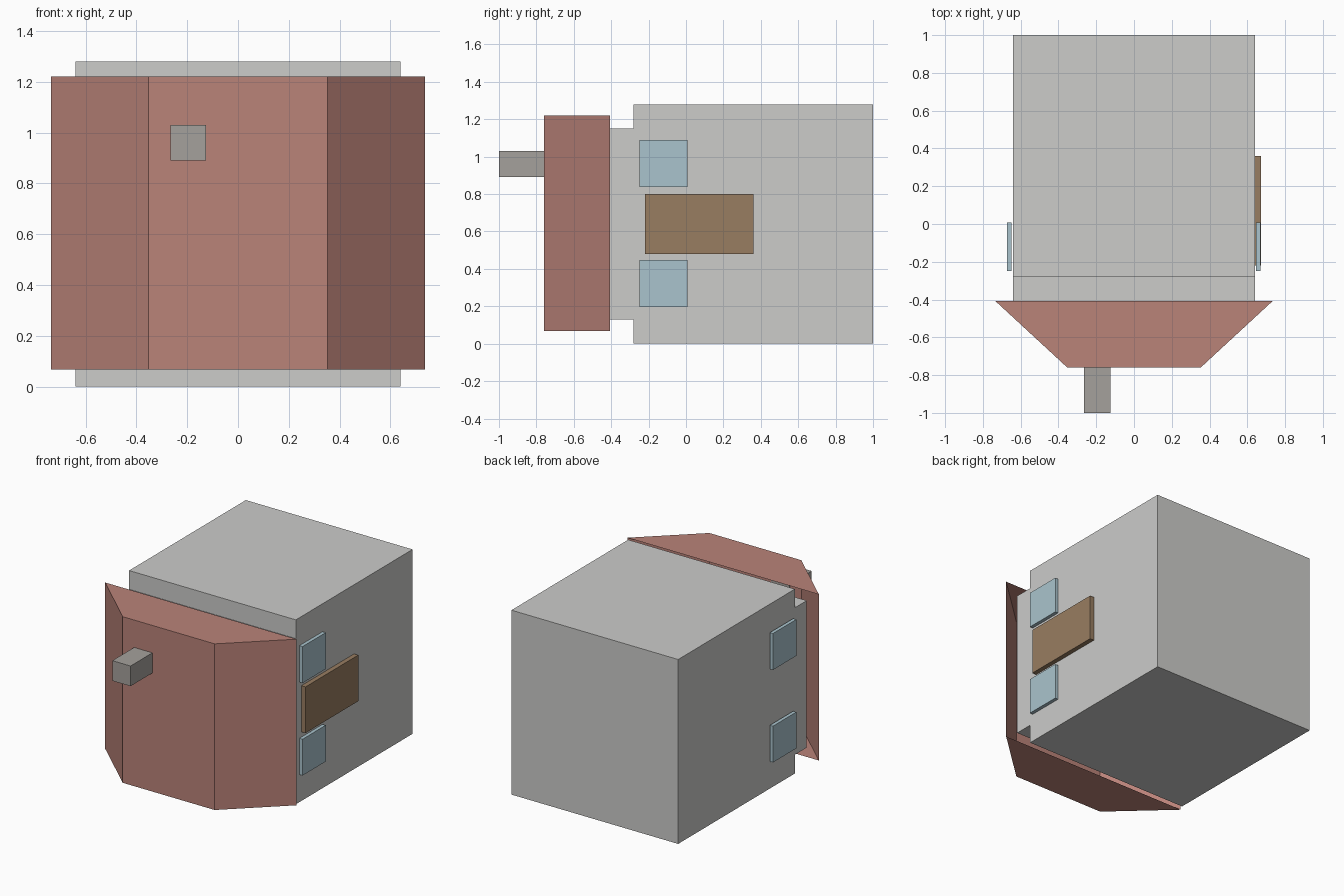
import bpy
import bmesh
from mathutils import Vector

cube = bpy.data.objects.get("Cube")
if cube:
    bpy.data.objects.remove(cube, do_unlink=True)


def make_material(name, rgb):
    """Flat material from 0-255 display values."""
    lin = [((c / 255 + 0.055) / 1.055) ** 2.4 for c in rgb] + [1.0]
    mat = bpy.data.materials.new(name)
    mat.use_nodes = True
    mat.diffuse_color = lin
    bsdf = next(n for n in mat.node_tree.nodes if n.type == 'BSDF_PRINCIPLED')
    bsdf.inputs["Base Color"].default_value = lin
    bsdf.inputs["Roughness"].default_value = 0.8
    return mat


def prism(name, profile, offset, mat, open_normal=None):
    """Extrude a flat profile by offset; drop the face facing open_normal."""
    bm = bmesh.new()
    base = bm.faces.new([bm.verts.new(p) for p in profile])
    new = bmesh.ops.extrude_face_region(bm, geom=[base], use_keep_orig=True)["geom"]
    bmesh.ops.translate(bm, vec=offset,
                        verts=[v for v in new if isinstance(v, bmesh.types.BMVert)])
    bmesh.ops.recalc_face_normals(bm, faces=bm.faces)
    if open_normal:
        bm.normal_update()
        bmesh.ops.delete(bm, geom=[f for f in bm.faces
                                   if f.normal.dot(Vector(open_normal)) > 0.99],
                         context='FACES_ONLY')
    mesh = bpy.data.meshes.new(name)
    bm.to_mesh(mesh)
    bm.free()
    mesh.materials.append(mat)
    obj = bpy.data.objects.new(name, mesh)
    bpy.context.collection.objects.link(obj)
    return obj


def box(name, x, y, z, mat):
    """Box from (min, max) ranges."""
    profile = [(x[0], y[0], z[0]), (x[1], y[0], z[0]),
               (x[1], y[1], z[0]), (x[0], y[1], z[0])]
    return prism(name, profile, (0, 0, z[1] - z[0]), mat)


wall = make_material("wall grey", (204, 204, 202))
roof_red = make_material("roof red", (186, 131, 121))
glass = make_material("window blue", (170, 196, 205))
wood = make_material("door brown", (152, 125, 97))
stone = make_material("chimney grey", (165, 161, 156))

# House body with a stepped end under the roof
body_profile = [(1.0, 0.0), (1.0, 1.28), (-0.28, 1.28), (-0.28, 1.15),
                (-0.41, 1.15), (-0.41, 0.13), (-0.28, 0.13), (-0.28, 0.0)]
prism("house_body", [(-0.64, y, z) for y, z in body_profile], (1.28, 0, 0), wall)

# Hollow sloped roof, open towards the body
roof_profile = [(-0.735, -0.407), (-0.353, -0.76), (0.353, -0.76), (0.735, -0.407)]
prism("roof", [(x, y, 0.067) for x, y in roof_profile], (0, 0, 1.153), roof_red,
      open_normal=(0, 1, 0))

# Chimney
box("chimney", (-0.265, -0.125), (-1.0, -0.755), (0.89, 1.03), stone)

# Door on one side
box("door", (0.638, 0.672), (-0.22, 0.36), (0.48, 0.80), wood)

# Two windows on each side
for side, x in (("left", (0.645, 0.669)), ("right", (-0.673, -0.649))):
    for row, z in (("lower", (0.195, 0.447)), ("upper", (0.837, 1.09))):
        box(f"window_{side}_{row}", x, (-0.248, 0.007), z, glass)
